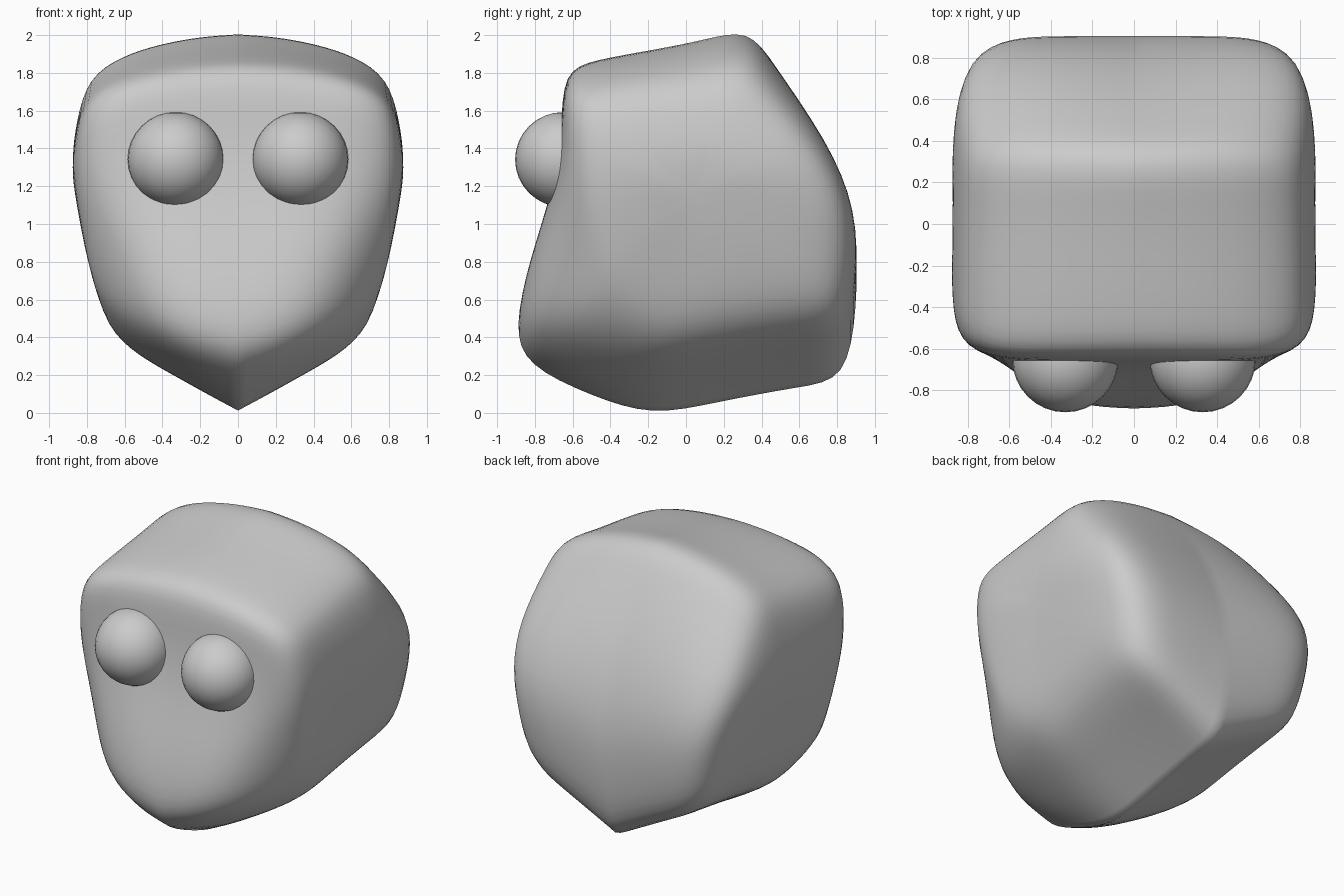
import bpy, bmesh
from math import sqrt

if "Cube" in bpy.data.objects:
    bpy.data.objects.remove(bpy.data.objects["Cube"])

# Head: centre-line control profile (y, z), running over the top, down the back, along the keel
PROFILE = [(-0.655, 1.5), (-0.655, 1.81), (-0.48, 1.87), (-0.15, 1.925), (0.1, 1.975),
           (0.33, 2.035), (0.46, 1.86), (0.75, 1.42), (0.91, 0.97), (0.905, 0.55),
           (0.85, 0.17), (0.6, 0.14), (0.15, 0.055), (-0.18, -0.018), (-0.5, 0.09),
           (-0.85, 0.25), (-0.91, 0.45), (-0.83, 0.8), (-0.71, 1.15)]
# Rings from the centre line to the cheek: (fraction of half width, y scale, z scale)
RINGS = [(0.0, 1, 1), (0.25, 1, 1), (0.52, 1, 1), (0.77, 0.99, 1),
         (0.99, 0.90, 0.94), (1.015, 0.58, 0.6), (1.015, 0.25, 0.25)]
MID_Y, MID_Z = 0.07, 1.1


def half_width(z):
    return 0.87 - 0.2 * abs(1.35 - z) ** 1.3


def head_point(y, z, f, sy, sz):
    chin = min(1, max(0, (-y - 0.3) / 0.4))         # 1 at the chin, 0 at the belly
    y = MID_Y + (y - MID_Y) * sy
    z = MID_Z + (z - MID_Z) * sz
    x = f * half_width(0.42 + 0.7 * z) * (1 - 0.13 * max(0, y - 0.3) ** 2)
    r = 0.15 * chin
    low = 0.57 * (sqrt(x * x + r * r) - r)          # V-shaped belly, rounded chin
    high = 2 - 0.3 * x * x                          # arched top
    # the chin recedes towards the cheeks
    y += 1.6 * x ** 3 * max(0, 1 - z / 1.3) * max(0, -y) * (1 if sy > 0.8 else 0.5)
    return (x, y, low + z * (high - low) / 2)


def make_head():
    bm = bmesh.new()
    rings = [[bm.verts.new(head_point(y, z, *ring)) for y, z in PROFILE] for ring in RINGS]
    n = len(PROFILE)
    for a, b in zip(rings, rings[1:]):
        for i in range(n):
            j = (i + 1) % n
            bm.faces.new((a[i], a[j], b[j], b[i]))
    bm.faces.new(rings[-1])
    bmesh.ops.recalc_face_normals(bm, faces=bm.faces)
    cap = max(bm.faces, key=lambda f: f.calc_center_median().x)
    if cap.normal.x < 0:
        bmesh.ops.reverse_faces(bm, faces=bm.faces)
    for f in bm.faces:
        f.smooth = True
    mesh = bpy.data.meshes.new("head")
    bm.to_mesh(mesh)
    bm.free()
    ob = bpy.data.objects.new("head", mesh)
    bpy.context.collection.objects.link(ob)
    sub = ob.modifiers.new("round", 'SUBSURF')
    sub.levels = sub.render_levels = 2
    mir = ob.modifiers.new("mirror", 'MIRROR')
    mir.use_clip = True
    mir.merge_threshold = 0.001


make_head()

# Eyes
for side, name in ((-1, "left_eye"), (1, "right_eye")):
    bpy.ops.mesh.primitive_uv_sphere_add(segments=32, ring_count=16, radius=0.255,
                                         location=(side * 0.33, -0.65, 1.341))
    eye = bpy.context.object
    eye.name = name
    eye.scale.z = 0.985
    bpy.ops.object.shade_smooth()
